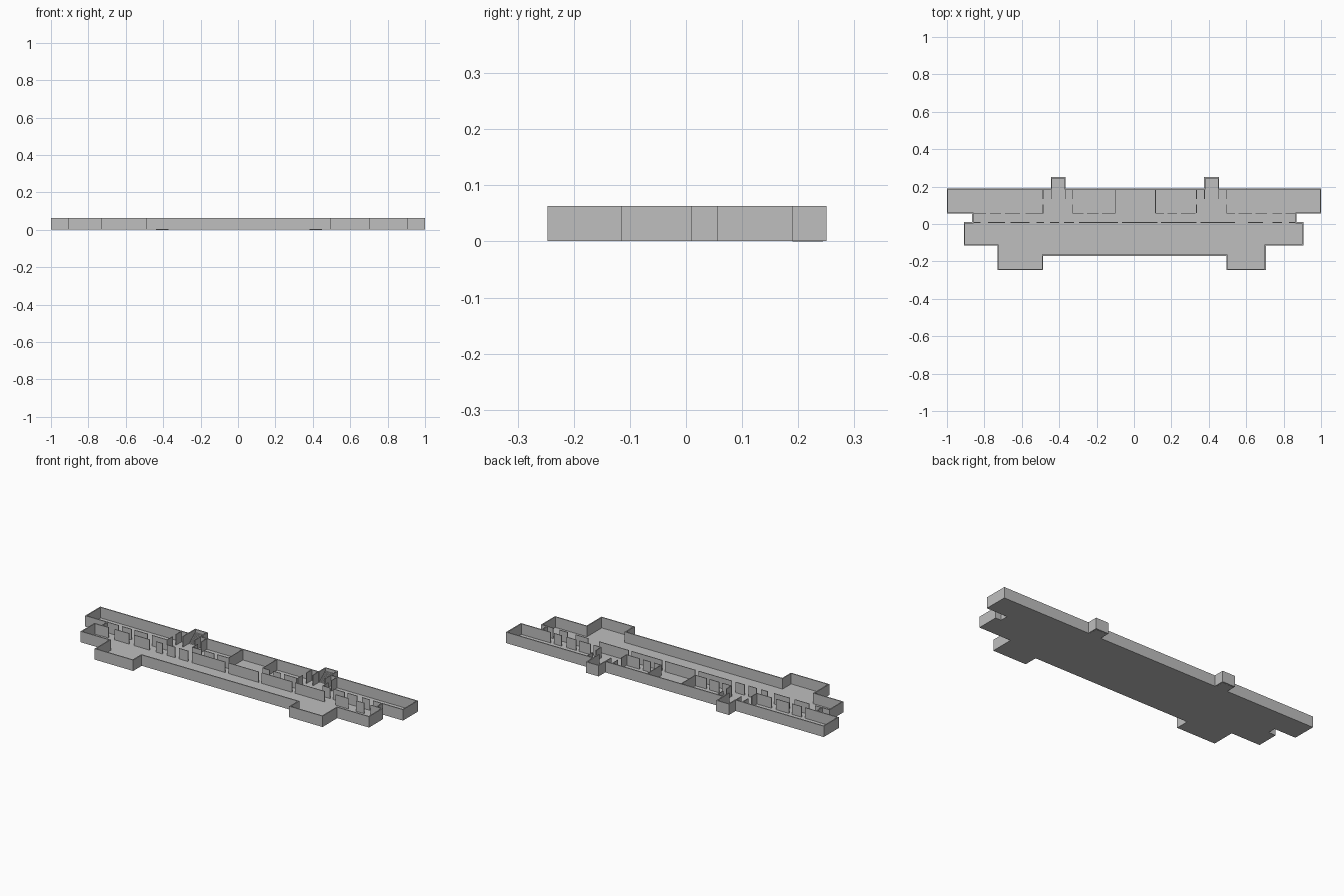
import bpy
import bmesh

cube = bpy.data.objects.get("Cube")
if cube:
    bpy.data.objects.remove(cube, do_unlink=True)

FLOOR, TOP = 0.003, 0.063
OUTER, INNER = 0.006, 0.004
CORRIDOR_BACK, CORRIDOR_FRONT, BACK = 0.058, 0.008, 0.19

grey = bpy.data.materials.new("plain_grey")
grey.use_nodes = True
grey.diffuse_color = (0.52, 0.52, 0.52, 1)
grey.node_tree.nodes["Principled BSDF"].inputs["Base Color"].default_value = grey.diffuse_color


def finish(bm, name):
    mesh = bpy.data.meshes.new(name)
    bmesh.ops.recalc_face_normals(bm, faces=bm.faces)
    bm.to_mesh(mesh)
    bm.free()
    mesh.materials.append(grey)
    obj = bpy.data.objects.new(name, mesh)
    bpy.context.collection.objects.link(obj)
    return obj


def add_box(bm, x0, x1, y0, y1, z0, z1):
    verts = bmesh.ops.create_cube(bm, size=1)["verts"]
    for v in verts:
        v.co.x = x0 if v.co.x < 0 else x1
        v.co.y = y0 if v.co.y < 0 else y1
        v.co.z = z0 if v.co.z < 0 else z1


def walls_along_x(name, y, spans):
    bm = bmesh.new()
    for a, b in spans:
        add_box(bm, a, b, y - INNER / 2, y + INNER / 2, FLOOR, TOP)
    return finish(bm, name)


def walls_along_y(name, x, spans):
    bm = bmesh.new()
    for a, b in spans:
        add_box(bm, x - INNER / 2, x + INNER / 2, a, b, FLOOR, TOP)
    return finish(bm, name)


# Floor slab and outer wall: one outline with two stair alcoves, rim raised
outline = [
    (-1, 0.055), (-0.865, 0.055), (-0.865, 0.01), (-0.91, 0.01),
    (-0.91, -0.115), (-0.73, -0.115), (-0.73, -0.247), (-0.487, -0.247),
    (-0.487, -0.17), (0.495, -0.17), (0.495, -0.247), (0.705, -0.247),
    (0.705, -0.115), (0.905, -0.115), (0.905, 0.01), (0.87, 0.01),
    (0.87, 0.055), (1, 0.055), (1, BACK), (0.455, BACK), (0.455, 0.25),
    (0.375, 0.25), (0.375, BACK), (-0.365, BACK), (-0.365, 0.25),
    (-0.445, 0.25), (-0.445, BACK), (-1, BACK),
]
bm = bmesh.new()
base = bm.faces.new([bm.verts.new((x, y, 0.001)) for x, y in outline])
slab = bmesh.ops.extrude_face_region(bm, geom=[base], use_keep_orig=True)["geom"]
upper = next(g for g in slab if isinstance(g, bmesh.types.BMFace))
for v in upper.verts:
    v.co.z = FLOOR
rim = bmesh.ops.inset_individual(bm, faces=[upper], thickness=OUTER, use_even_offset=True)["faces"]
raised = bmesh.ops.extrude_face_region(bm, geom=rim)["geom"]
for v in raised:
    if isinstance(v, bmesh.types.BMVert):
        v.co.z = TOP
bmesh.ops.delete(bm, geom=rim, context="FACES")
finish(bm, "floor_and_outer_wall")

# Corridor walls, broken by doorways
walls_along_x("corridor_front_wall", CORRIDOR_FRONT, [
    (-0.865, -0.82), (-0.78, -0.69), (-0.66, -0.56), (-0.52, -0.48),
    (-0.45, -0.40), (-0.375, -0.32), (-0.295, -0.085), (-0.065, 0.125),
    (0.145, 0.335), (0.355, 0.54), (0.61, 0.69), (0.74, 0.79), (0.83, 0.87)])
walls_along_x("corridor_back_left_wall", CORRIDOR_BACK, [
    (0.115, 0.16), (0.18, 0.23), (0.25, 0.33), (0.495, 0.54),
    (0.56, 0.63), (0.65, 0.71), (0.74, 0.79), (0.81, 0.87)])
walls_along_x("corridor_back_right_wall", CORRIDOR_BACK, [
    (-0.865, -0.79), (-0.77, -0.71), (-0.69, -0.61), (-0.58, -0.485),
    (-0.33, -0.27), (-0.25, -0.19), (-0.17, -0.10)])

# Solid room dividers
for side, x in (("right", -0.1), ("left", 0.115)):
    walls_along_y(side + "_room_divider", x, [(CORRIDOR_BACK, BACK - OUTER)])

# Stair halls: broken side walls, short flank walls, steps in the alcove
for side, x in (("right", -0.405), ("left", 0.415)):
    for edge, offset in (("outer", -0.081), ("inner", 0.078)):
        walls_along_y(f"{side}_stair_hall_{edge}_wall", x + offset,
                      [(CORRIDOR_BACK, 0.105), (0.135, BACK - OUTER)])
        flank = 0.038 if offset > 0 else -0.038
        walls_along_y(f"{side}_stair_{edge}_flank", x + flank, [(0.135, BACK)])
    bm = bmesh.new()
    steps = 6
    depth = (0.244 - BACK) / steps
    for i in range(steps):
        y = BACK + i * depth
        add_box(bm, x - 0.034, x + 0.034, y, y + depth, 0, FLOOR + 0.007 * (i + 1))
    finish(bm, side + "_stair_steps")
